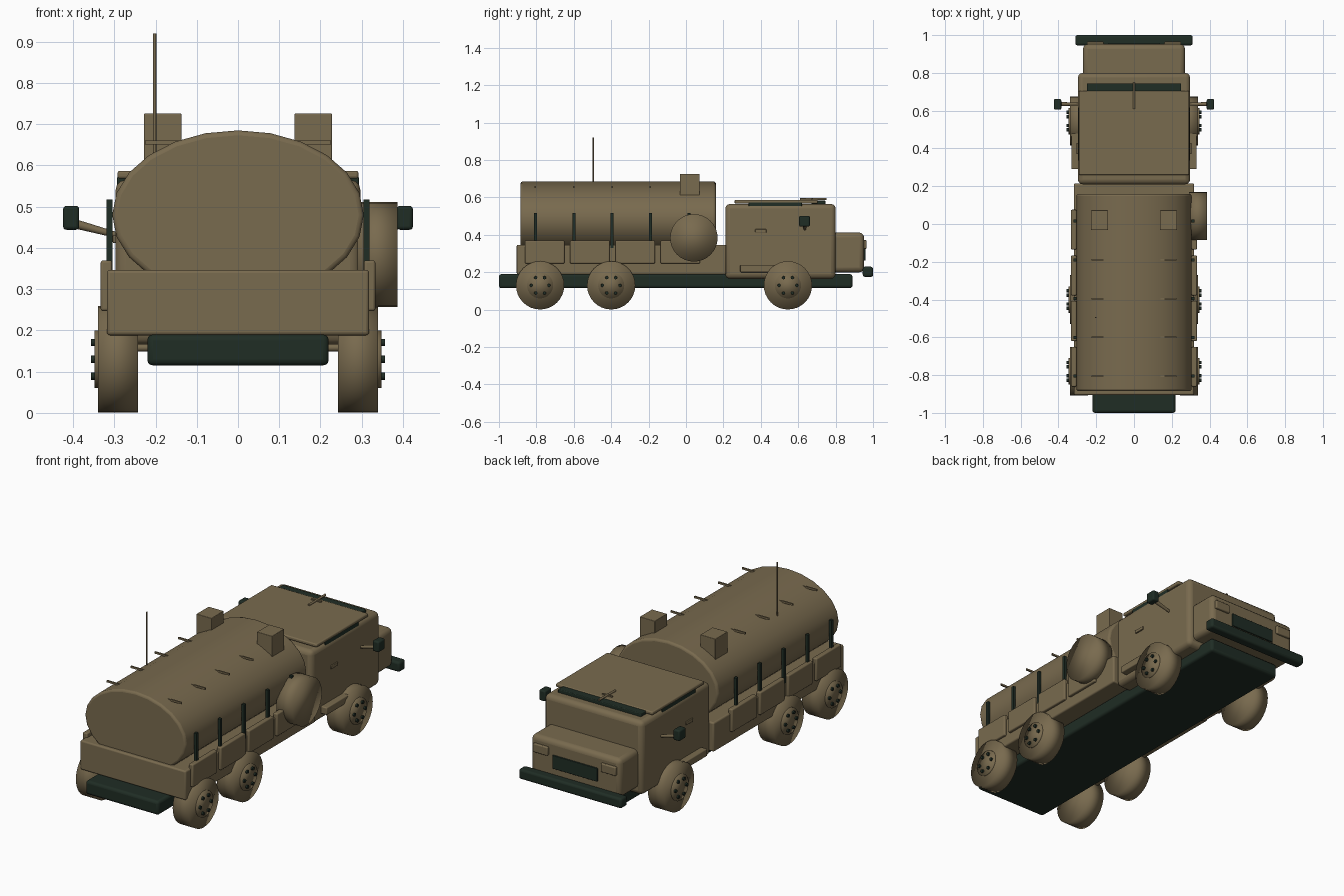
import bpy, bmesh, math
from mathutils import Vector, Matrix

if "Cube" in bpy.data.objects:
    bpy.data.objects.remove(bpy.data.objects["Cube"])


def material(name, rgb):
    m = bpy.data.materials.new(name)
    m.diffuse_color = (*rgb, 1)
    m.use_nodes = True
    m.node_tree.nodes["Principled BSDF"].inputs["Base Color"].default_value = m.diffuse_color
    return m


TAN = material("tan_paint", (0.19, 0.145, 0.077))
DARK = material("dark_green", (0.014, 0.026, 0.018))


def finish(name, bm, mat, bevel=0, smooth=30):
    mesh = bpy.data.meshes.new(name)
    bm.to_mesh(mesh)
    bm.free()
    mesh.materials.append(mat)
    ob = bpy.data.objects.new(name, mesh)
    bpy.context.collection.objects.link(ob)
    if bevel:
        mod = ob.modifiers.new("bevel", 'BEVEL')
        mod.width = bevel
        mod.segments = 3
        mod.limit_method = 'ANGLE'
        mod.angle_limit = math.radians(40)
    if bevel or smooth != 30:
        bpy.ops.object.select_all(action='DESELECT')
        ob.select_set(True)
        bpy.context.view_layer.objects.active = ob
        if smooth >= 180:
            bpy.ops.object.shade_smooth()
        else:
            bpy.ops.object.shade_smooth_by_angle(angle=math.radians(smooth))
    return ob


def box(name, x, y, z, mat=TAN, bevel=0.0):
    """Box from (min, max) ranges on each axis."""
    bm = bmesh.new()
    bmesh.ops.create_cube(bm, size=1)
    for v in bm.verts:
        for i, (a, b) in enumerate((x, y, z)):
            v.co[i] = (a + b) / 2 + v.co[i] * (b - a)
    return finish(name, bm, mat, bevel)


def pair(name, x, y, z, mat=TAN, bevel=0.0):
    """Same box on both sides of the truck."""
    box(name + "_right", x, y, z, mat, bevel)
    box(name + "_left", (-x[1], -x[0]), y, z, mat, bevel)


def rod(name, a, b, r, mat=TAN, sides=12, smooth=31, r2=None):
    """Cylinder between two points."""
    a, b = Vector(a), Vector(b)
    bm = bmesh.new()
    rot = (b - a).to_track_quat('Z', 'Y').to_matrix().to_4x4()
    bmesh.ops.create_cone(bm, cap_ends=True, segments=sides, radius1=r,
                          radius2=r if r2 is None else r2, depth=(b - a).length,
                          matrix=Matrix.Translation((a + b) / 2) @ rot)
    return finish(name, bm, mat, 0, smooth)


# chassis and front bumper
box("chassis", (-0.22, 0.22), (-1.0, 0.89), (0.115, 0.19), DARK, 0.014)
box("front_bumper", (-0.31, 0.31), (0.945, 1.0), (0.175, 0.23), DARK, 0.012)

# cab and hood
box("cab", (-0.297, 0.297), (0.21, 0.80), (0.165, 0.565), TAN, 0.025)
box("hood", (-0.27, 0.27), (0.76, 0.952), (0.2, 0.412), TAN, 0.025)
box("roof_panel", (-0.292, 0.292), (0.26, 0.705), (0.568, 0.587), TAN, 0.006)
box("windshield_strip", (-0.25, 0.25), (0.67, 0.745), (0.55, 0.583), DARK, 0.004)
pair("side_window_strip", (0.26, 0.293), (0.335, 0.62), (0.545, 0.574), DARK, 0.004)
rod("roof_bar", (0, 0.61, 0.59), (0, 0.75, 0.592), 0.006)
box("roof_bar_foot", (-0.03, 0.03), (0.67, 0.68), (0.585, 0.593))
box("grille", (-0.135, 0.135), (0.94, 0.959), (0.262, 0.335), DARK, 0.003)
pair("head_lamp", (0.16, 0.25), (0.94, 0.965), (0.325, 0.372), TAN, 0.005)
pair("cab_step", (0.28, 0.332), (0.29, 0.54), (0.2, 0.24), TAN, 0.005)
pair("door_handle", (0.29, 0.304), (0.37, 0.43), (0.412, 0.43), TAN, 0.003)

# mirrors
pair("mirror", (0.385, 0.424), (0.605, 0.662), (0.444, 0.502), DARK, 0.008)
for s, side in ((1, "right"), (-1, "left")):
    rod("mirror_arm_" + side, (s * 0.29, 0.635, 0.43), (s * 0.39, 0.635, 0.457),
        0.007, r2=0.011)

# cargo bed with side panels
box("bed", (-0.318, 0.318), (-0.905, 0.215), (0.188, 0.347), TAN, 0.008)
for i in range(4):
    y = -0.862 + 0.242 * i
    pair("side_panel_%d" % i, (0.305, 0.333), (y, y + 0.212), (0.247, 0.37), TAN, 0.006)

# elliptical tank
bm = bmesh.new()
bmesh.ops.create_cone(bm, cap_ends=True, segments=24, radius1=1, radius2=1, depth=1)
for v in bm.verts:
    px, py, pz = v.co
    v.co = (px * 0.305, -0.3625 + pz * 1.045, 0.48 + py * 0.205)
bmesh.ops.recalc_face_normals(bm, faces=bm.faces)
finish("tank", bm, TAN, 0.012, 50)

# stakes beside the tank and short rails on top
for i in range(5):
    y = -0.805 + 0.205 * i
    pair("stake_%d" % i, (0.304, 0.319), (y - 0.008, y + 0.008), (0.33, 0.518), DARK)
    pair("top_rail_%d" % i, (0.14, 0.225), (y - 0.004, y + 0.004), (0.651, 0.661))

# boxes on the tank and the aerial
pair("tank_box", (0.137, 0.228), (-0.033, 0.073), (0.6, 0.726), TAN, 0.003)
rod("aerial", (-0.202, -0.495, 0.6), (-0.202, -0.495, 0.92), 0.004)

# spare wheel on the right side
rod("spare_wheel", (0.29, 0.042, 0.384), (0.387, 0.042, 0.384), 0.127, TAN, 32, 180)

# axles, wheels, hubs and bolts
for n, y in (("rear", -0.78), ("middle", -0.4), ("front", 0.545)):
    zc = 0.13
    rod(n + "_axle", (-0.26, y, 0.158), (0.26, y, 0.158), 0.009)
    for s, side in ((1, "right"), (-1, "left")):
        tag = n + "_" + side
        rod(tag + "_wheel", (s * 0.243, y, zc), (s * 0.34, y, zc), 0.129, TAN, 32, 180)
        rod(tag + "_hub", (s * 0.33, y, zc), (s * 0.348, y, zc), 0.07, TAN, 32, 180)
        for k in range(6):
            a = math.radians(60 * k)
            by, bz = y + 0.047 * math.cos(a), zc + 0.047 * math.sin(a)
            rod("%s_bolt_%d" % (tag, k), (s * 0.335, by, bz), (s * 0.357, by, bz),
                0.009, DARK, 8, 50)
